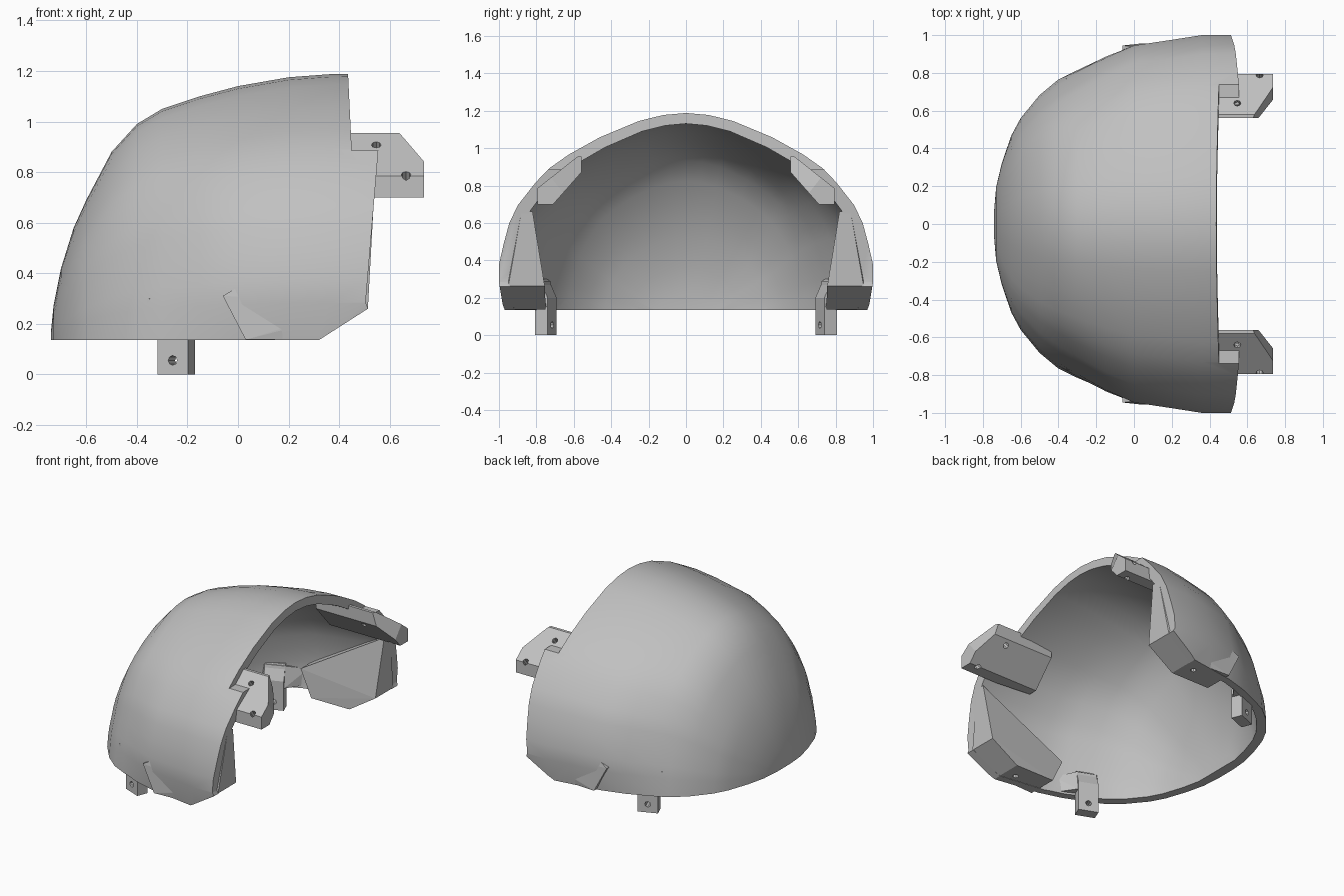
import bpy, bmesh
from mathutils import Vector

if "Cube" in bpy.data.objects:
    bpy.data.objects.remove(bpy.data.objects["Cube"], do_unlink=True)

GREY = bpy.data.materials.new("plain_grey")
GREY.use_nodes = True
GREY.diffuse_color = (0.53, 0.53, 0.53, 1)
GREY.node_tree.nodes["Principled BSDF"].inputs["Base Color"].default_value = (0.53, 0.53, 0.53, 1)


def finish(name, bm, side=1):
    """Turn a bmesh into an object, mirrored in y when side is -1."""
    for v in bm.verts:
        v.co.y *= side
    bmesh.ops.recalc_face_normals(bm, faces=bm.faces[:])
    mesh = bpy.data.meshes.new(name)
    bm.to_mesh(mesh)
    bm.free()
    mesh.materials.append(GREY)
    ob = bpy.data.objects.new(name, mesh)
    bpy.context.collection.objects.link(ob)
    return ob


def loft(rings):
    """Closed solid through equal-length rings of points."""
    bm = bmesh.new()
    rows = [[bm.verts.new(p) for p in ring] for ring in rings]
    n = len(rows[0])
    for a, b in zip(rows, rows[1:]):
        for i in range(n):
            j = (i + 1) % n
            bm.faces.new((a[i], a[j], b[j], b[i]))
    bm.faces.new(rows[0])
    bm.faces.new(rows[-1][::-1])
    return bm


def hull(points):
    """Convex solid around a few points."""
    bm = bmesh.new()
    for p in points:
        bm.verts.new(p)
    bmesh.ops.convex_hull(bm, input=bm.verts[:])
    return bm


def select(ob):
    bpy.ops.object.select_all(action='DESELECT')
    ob.select_set(True)
    bpy.context.view_layer.objects.active = ob


def carve(ob, tool, operation='DIFFERENCE'):
    mod = ob.modifiers.new("cut", 'BOOLEAN')
    mod.operation = operation
    mod.solver = 'EXACT'
    mod.object = tool
    select(ob)
    bpy.ops.object.modifier_apply(modifier=mod.name)
    bpy.data.objects.remove(tool, do_unlink=True)


def drill(ob, centre, axis, depth=0.4):
    rot = Vector(axis).to_track_quat('Z', 'Y').to_euler()
    bpy.ops.mesh.primitive_cylinder_add(vertices=8, radius=0.019, depth=depth,
                                        location=centre, rotation=rot)
    carve(ob, bpy.context.object)


# Dome: half arch (width, height) and stations (x, half width, top height)
BASE = 0.135
ARCH = [(.975, 0), (1, .14), (1, .23), (.975, .335), (.945, .44), (.9, .53),
        (.805, .645), (.73, .72), (.625, .79), (.46, .877), (.25, .96), (.12, .99), (0, 1)]
STATIONS = [(-.74, .08, .17), (-.73, .2, .27), (-.7, .33, .42), (-.65, .48, .58),
            (-.6, .575, .69), (-.5, .70, .88), (-.4, .785, .99), (-.3, .835, 1.05),
            (-.15, .9, 1.1), (0, .945, 1.14), (.2, .975, 1.175), (.36, 1, 1.187),
            (.6, 1, 1.19)]


def arch_ring(x, width, top, base):
    # the rear leans in more at mid height
    lean = .4 * .09 * min(1, max(0, -x / .4)) / .4
    half = [(x, f * width * (1 - lean * 4 * t * (1 - t)), base + (top - base) * t)
            for f, t in ARCH]
    return half + [(x, -y, z) for x, y, z in half[-2::-1]]


shell = finish("dome_shell", loft([arch_ring(x, w, h, BASE) for x, w, h in STATIONS]))

# Hollow inside
inner = [arch_ring(x * .92 if x < 0 else x, w * .94, h - .057, .1)
         for x, w, h in STATIONS[1:] + [(.7, 1, 1.19)]]
carve(shell, finish("hollow_cutter", loft(inner)))

# Stepped front edge and sloping lower corner, cut as a side profile
SIDE = [(-.9, .1), (.265, .1), (.515, .26), (.505, .285), (.555, .885),
        (.45, .885), (.43, 1.3), (-.9, 1.3)]
carve(shell, finish("outline_cutter", loft([[(x, y, z) for x, z in SIDE] for y in (-1.2, 1.2)])),
      'INTERSECT')
select(shell)
bpy.ops.object.shade_smooth_by_angle(angle=.5)

# Bracket sections (y, z): exposed front, and rear tucked under the dome
SECTION = [(.56, .955), (.58, .955), (.795, .785), (.795, .70), (.71, .70), (.56, .87)]
REAR = [(.56, .93), (.57, .93), (.77, .77), (.77, .70), (.71, .70), (.56, .87)]
NORMAL = Vector((0, .62, .78))

# Cheek block corners (x, z, inner y, outer y)
CHEEK = [(.03, .137, .75, .955), (-.06, .31, .765, .945), (.536, .66, .82, .88),
         (.505, .285, .76, .95), (.514, .262, .755, .95), (.32, .137, .75, .94)]

for s, side in ((1, "left"), (-1, "right")):
    # Upper mounting bracket with a clipped corner
    bm = loft([[(x, y, z) for y, z in ring]
               for x, ring in ((.2, REAR), (.45, SECTION), (.735, SECTION))])
    start, end = Vector((.63, .56, .955)), Vector((.735, .72, .84))
    bmesh.ops.bisect_plane(bm, geom=bm.verts[:] + bm.edges[:] + bm.faces[:],
                           plane_co=start, plane_no=(end - start).cross(NORMAL),
                           clear_outer=True)
    bmesh.ops.holes_fill(bm, edges=[e for e in bm.edges if e.is_boundary], sides=0)
    bracket = finish(side + "_bracket", bm, s)
    axis = (0, s * NORMAL.y, NORMAL.z)
    drill(bracket, (.547, s * .64, .908), axis)
    drill(bracket, (.665, s * .785, .785), axis)

    # Thick cheek block, its slanted rear end just breaking the outer wall
    cheek = finish(side + "_cheek_block", hull(
        [(x, y, z) for x, z, inside, outside in CHEEK for y in (inside, outside)]), s)
    drill(cheek, (.24, s * .86, .14), (0, 0, 1), .16)

    # Lower tab following the wall
    along, out = Vector((.93, .37, 0)), Vector((-.37, .93, 0))
    c = Vector((-.245, .75, 0))
    rings = [[c + along * a + out * o + Vector((0, 0, z)) for a, o in
              ((-.065, inset), (.065, inset), (.065, .037), (-.065, .037))]
             for z, inset in ((0, -.037), (.2, -.037), (.3, .01))]
    tab = finish(side + "_lower_tab", loft(rings), s)
    drill(tab, (-.245, s * .75, .055), (out.x, s * out.y, 0))

    # Filler joining the tab to the wall
    finish(side + "_tab_filler", hull(
        [c + along * a + out * o + Vector((0, 0, z)) for a, o, z in
         ((-.065, -.03, .15), (.065, -.03, .15), (-.065, .0, .29), (.065, .0, .29),
          (-.1, .06, .15), (.2, .06, .15), (-.1, .06, .3), (.2, .06, .26))]), s)
